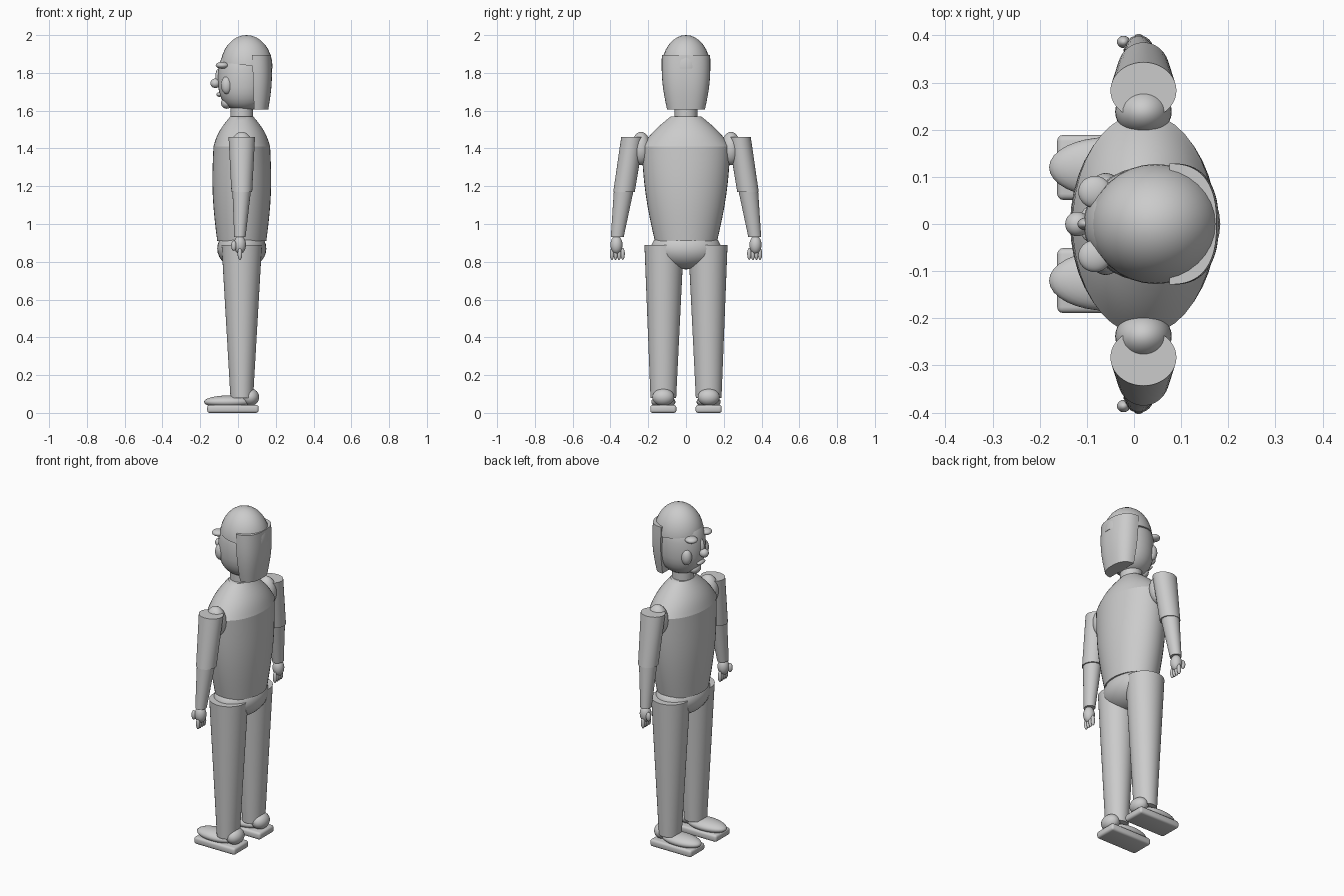
import bpy, bmesh, math
from mathutils import Matrix, Vector

cube = bpy.data.objects.get("Cube")
if cube:
    bpy.data.objects.remove(cube, do_unlink=True)

grey = bpy.data.materials.new("light_grey")
grey.use_nodes = True
colour = (0.6, 0.6, 0.6, 1)
grey.diffuse_color = colour
grey.node_tree.nodes["Principled BSDF"].inputs["Base Color"].default_value = colour

AXIS = 0.02  # depth of the body's upright axis


def finish(name, bm):
    bmesh.ops.recalc_face_normals(bm, faces=bm.faces)
    mesh = bpy.data.meshes.new(name)
    bm.to_mesh(mesh)
    bm.free()
    mesh.materials.append(grey)
    obj = bpy.data.objects.new(name, mesh)
    bpy.context.collection.objects.link(obj)
    bpy.ops.object.select_all(action='DESELECT')
    obj.select_set(True)
    bpy.context.view_layer.objects.active = obj
    bpy.ops.object.shade_smooth_by_angle(angle=math.radians(40))


def signed_power(value, power):
    return math.copysign(abs(value) ** power, value)


def ellipsoid(centre, radii, fullness=1):
    """Ball mesh; a fullness below one squares its upright profile."""
    bm = bmesh.new()
    bmesh.ops.create_uvsphere(bm, u_segments=32, v_segments=16, radius=1)
    for vert in bm.verts:
        spread = vert.co.xy.length
        if spread > 0.001:
            vert.co.xy *= spread ** (fullness - 1)
        vert.co.z = signed_power(vert.co.z, fullness)
    place = Matrix.Translation(centre) @ Matrix.Diagonal(Vector(radii)).to_4x4()
    bmesh.ops.transform(bm, matrix=place, verts=bm.verts)
    return bm


def ball(name, centre, radii, fullness=1):
    finish(name, ellipsoid(centre, radii, fullness))


def taper(name, low, high, bulge=0, half=False, squareness=1, steps=8, count=40):
    """Skin between two ellipses, each (centre, radii), swelling midway by bulge."""
    bm = bmesh.new()
    arc = math.pi if half else math.tau
    loops = []
    for step in range(steps + 1):
        t = step / steps
        centre = Vector(low[0]).lerp(Vector(high[0]), t)
        radii = Vector(low[1]).lerp(Vector(high[1]), t)
        swell = bulge * math.sin(math.pi * t)
        loop = []
        for i in range(count + half):
            angle = arc * i / count - math.pi / 2
            x = signed_power(math.cos(angle), squareness) * (radii.x + swell)
            y = signed_power(math.sin(angle), squareness) * (radii.y + swell)
            loop.append(bm.verts.new(centre + Vector((x, y, 0))))
        loops.append(loop)
    for lower, upper in zip(loops, loops[1:]):
        for i in range(len(lower)):
            j = (i + 1) % len(lower)
            bm.faces.new((lower[i], lower[j], upper[j], upper[i]))
    bm.faces.new(loops[0][::-1])
    bm.faces.new(loops[-1])
    finish(name, bm)


# Trunk and neck
chest = (AXIS, 0, 1.41), (0.15, 0.235)
collar = (AXIS, 0, 1.57), (0.06, 0.08)
taper("torso", ((AXIS, 0, 0.91), (0.13, 0.165)), chest, bulge=0.014)
taper("yoke", chest, collar, bulge=0.014)
taper("neck", ((AXIS, 0, 1.5), (0.06, 0.06)), ((AXIS, 0, 1.65), (0.06, 0.06)))
ball("pelvis", (AXIS, 0, 0.87), (0.13, 0.185, 0.11))

# Head and face
ball("head", (0.03, 0, 1.77), (0.137, 0.122, 0.17), fullness=0.8)
ball("nose_bridge", (-0.1, 0, 1.78), (AXIS, 0.014, 0.045))
ball("nose_tip", (-0.12, 0, 1.745), (0.026, 0.026, 0.025))
ball("lips", (-0.1, 0, 1.685), (0.014, 0.035, 0.012))
ball("chin", (-0.06, 0, 1.64), (0.03, 0.04, 0.03))

# Hair cap, trimmed along a hem that rises to the front
cap = ellipsoid((0.045, 0, 1.83), (0.138, 0.128, 0.17))
bmesh.ops.bisect_plane(cap, geom=cap.verts[:] + cap.edges[:] + cap.faces[:],
                       plane_co=(0.045, 0, 1.84), plane_no=(0.12, 0, 1), clear_inner=True)
bmesh.ops.holes_fill(cap, edges=[edge for edge in cap.edges if edge.is_boundary])
finish("hair_cap", cap)

# Long hair behind
taper("back_hair", ((0.085, 0, 1.605), (0.075, 0.1)), ((0.075, 0, 1.895), (0.1, 0.128)),
      bulge=0.011, half=True, squareness=0.8)

for word, side in (("right", 1), ("left", -1)):
    def mirrored(point):
        return Vector((point[0], point[1] * side, point[2]))

    def part(name, centre, radii):
        ball(f"{word}_{name}", mirrored(centre), radii)

    def limb(name, low, high):
        taper(f"{word}_{name}", (mirrored(low[0]), low[1]), (mirrored(high[0]), high[1]))

    # Brow and cheek
    part("brow", (-0.083, 0.068, 1.84), (0.035, 0.034, 0.018))
    part("cheek", (-0.06, 0.08, 1.735), (0.03, 0.028, 0.047))

    # Arm
    part("shoulder", (AXIS, 0.238, 1.4), (0.06, 0.052, 0.088))
    limb("upper_arm", ((AXIS, 0.328, 1.17), (0.055, 0.057)), ((AXIS, 0.283, 1.46), (0.07, 0.06)))
    limb("forearm", ((0.01, 0.364, 0.93), (0.03, 0.034)), ((AXIS, 0.328, 1.19), (0.05, 0.053)))

    # Hand
    part("palm", (0.01, 0.368, 0.89), (0.032, 0.032, 0.048))
    part("thumb", (-0.022, 0.386, 0.885), (0.014, 0.013, 0.027))
    for finger in range(4):
        part(f"finger_{finger + 1}", (0.01, 0.335 + 0.019 * finger, 0.842), (0.012, 0.011, 0.032))

    # Leg
    limb("leg", ((AXIS, 0.12, 0.08), (0.06, 0.068)), ((AXIS, 0.116, 0.89), (0.107, 0.104)))

    # Shoe with a rounded sole, toe and heel
    sole = bmesh.new()
    bmesh.ops.create_cube(sole, size=1)
    place = Matrix.Translation(mirrored((-0.027, 0.12, 0.021)))
    bmesh.ops.transform(sole, verts=sole.verts, matrix=place @ Matrix.Diagonal((0.272, 0.138, 0.042, 1)))
    bmesh.ops.bevel(sole, geom=sole.edges[:], offset=0.013, segments=3, profile=0.5, affect='EDGES')
    finish(f"{word}_sole", sole)
    part("shoe_toe", (-0.055, 0.12, 0.058), (0.125, 0.064, 0.034))
    part("shoe_heel", (0.066, 0.12, 0.083), (0.046, 0.058, 0.046))
